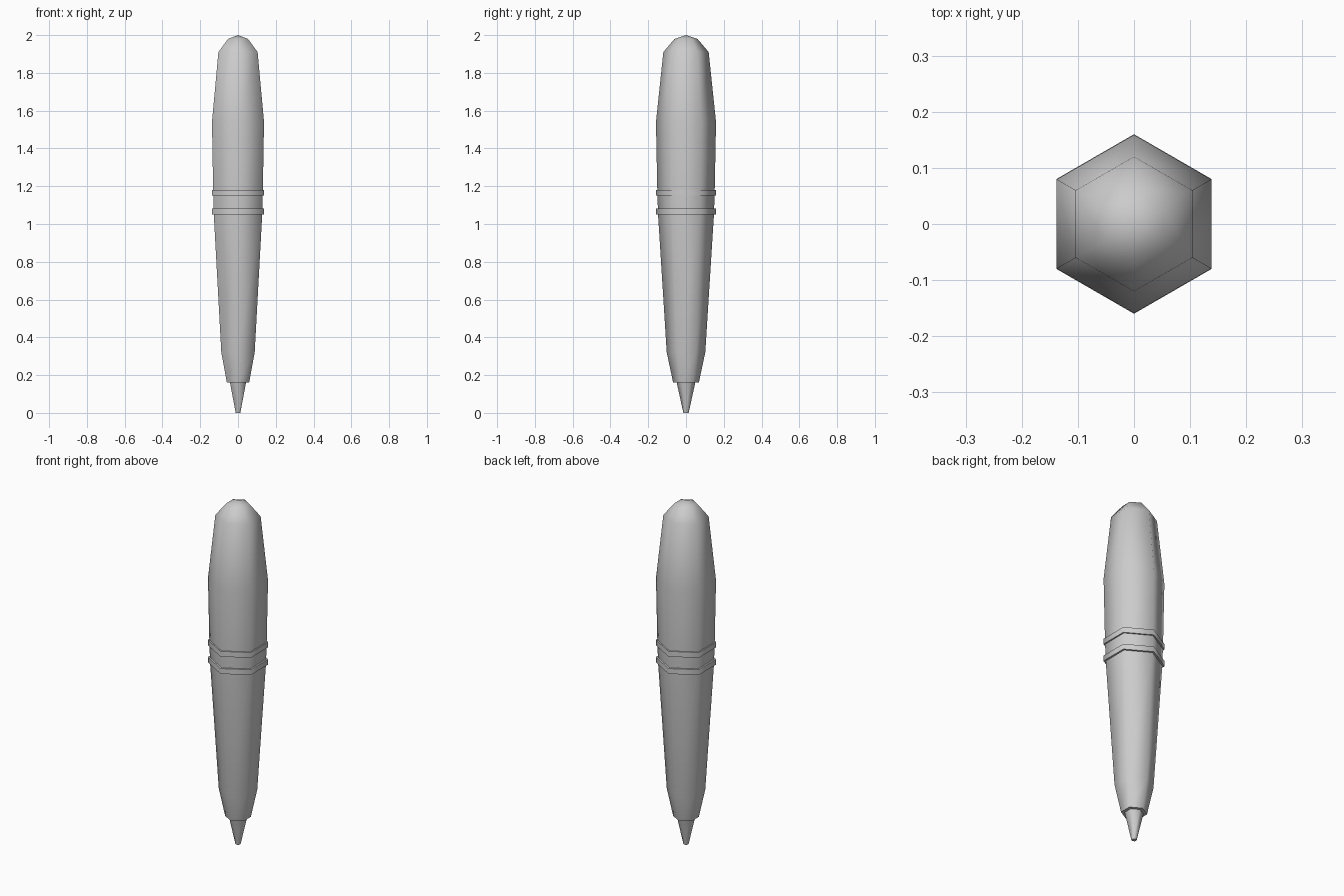
import bpy, bmesh, math

if "Cube" in bpy.data.objects:
    bpy.data.objects.remove(bpy.data.objects["Cube"])

SIDES = 6


def lathe(name, profile, closed=False):
    """Six-sided turned part from (radius, z) points, corners on the y axis."""
    bm = bmesh.new()
    rings = []
    for r, z in profile:
        if r == 0:
            rings.append([bm.verts.new((0, 0, z))] * SIDES)
        else:
            angles = [math.pi / 2 + i * math.tau / SIDES for i in range(SIDES)]
            rings.append([bm.verts.new((r * math.cos(a), r * math.sin(a), z)) for a in angles])
    pairs = list(zip(rings, rings[1:]))
    if closed:
        pairs.append((rings[-1], rings[0]))
    for low, high in pairs:
        for i in range(SIDES):
            j = (i + 1) % SIDES
            bm.faces.new(list(dict.fromkeys((low[i], low[j], high[j], high[i]))))
    bmesh.ops.recalc_face_normals(bm, faces=bm.faces)
    mesh = bpy.data.meshes.new(name)
    bm.to_mesh(mesh)
    bm.free()
    obj = bpy.data.objects.new(name, mesh)
    bpy.context.collection.objects.link(obj)
    # Smooth around the hexagon, sharp at the square steps
    bpy.ops.object.select_all(action='DESELECT')
    obj.select_set(True)
    bpy.context.view_layer.objects.active = obj
    bpy.ops.object.shade_smooth_by_angle(angle=math.radians(65))
    return obj


# Pen barrel with rounded cap end
lathe("barrel", [(0, 0.16), (0.068, 0.16), (0.102, 0.32), (0.148, 1.05), (0.152, 1.18),
                 (0.159, 1.54), (0.12, 1.91), (0.061, 1.98), (0, 2.0)])

# Writing tip
lathe("tip", [(0, 0), (0.014, 0), (0.049, 0.16), (0, 0.16)])

# Two raised bands
for label, z in (("lower_band", 1.05), ("upper_band", 1.15)):
    lathe(label, [(0.14, z), (0.16, z), (0.16, z + 0.031), (0.14, z + 0.031)], closed=True)
